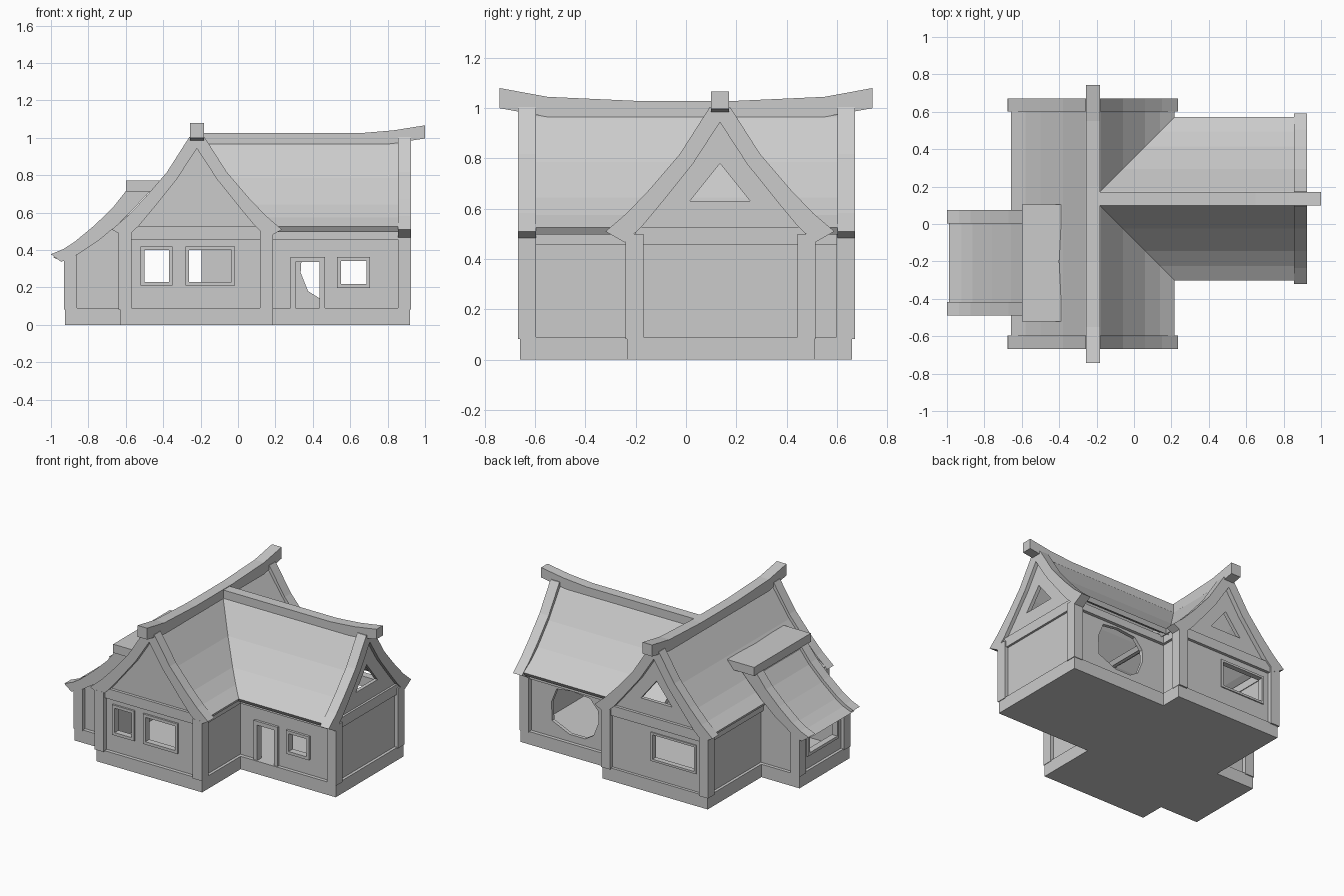
import bpy, bmesh
from mathutils import Vector

# Which 3D axes the 2D outline uses; the outline is extruded along the named axis
PLACE = {'x': lambda u, v, t: (t, u, v),
         'y': lambda u, v, t: (u, t, v),
         'z': lambda u, v, t: (u, v, t)}


def prism(name, axis, a, b, outer, holes=()):
    """Extrude an outline (with optional holes) along an axis from a to b."""
    bm = bmesh.new()
    put = PLACE[axis]
    edges = []
    for loop in [outer, *holes]:
        vs = [bm.verts.new(put(u, v, a)) for u, v in loop]
        edges += [bm.edges.new((vs[i - 1], vs[i])) for i in range(len(vs))]
    if holes:
        bmesh.ops.triangle_fill(bm, edges=edges, use_beauty=True)
    else:
        bm.faces.new(vs)
    ext = bmesh.ops.extrude_face_region(bm, geom=bm.faces[:])['geom']
    bmesh.ops.translate(bm, vec=Vector(put(0, 0, b - a)),
                        verts=[g for g in ext if isinstance(g, bmesh.types.BMVert)])
    bmesh.ops.recalc_face_normals(bm, faces=bm.faces[:])
    me = bpy.data.meshes.new(name)
    bm.to_mesh(me)
    bm.free()
    ob = bpy.data.objects.new(name, me)
    bpy.context.collection.objects.link(ob)
    return ob


def rect(u0, u1, v0, v1):
    return [(u0, v0), (u1, v0), (u1, v1), (u0, v1)]


def box(name, x0, x1, y0, y1, z0, z1):
    return prism(name, 'z', z0, z1, rect(x0, x1, y0, y1))


def frame(name, axis, a, b, hole, w=0.02, door=False):
    """Border around a rectangular opening."""
    u0, u1, v0, v1 = hole
    if door:
        out = [(u0 - w, v0), (u0 - w, v1 + w), (u1 + w, v1 + w), (u1 + w, v0),
               (u1, v0), (u1, v1), (u0, v1), (u0, v0)]
        return prism(name, axis, a, b, out)
    return prism(name, axis, a, b, rect(u0 - w, u1 + w, v0 - w, v1 + w), [rect(*hole)])


def arch(c, outer, inner):
    """Mirrored gable strip: outer and inner half profiles run eave to ridge."""
    def both(half):
        right = [(c - d, z) for d, z in half]
        left = [(c + d, z) for d, z in reversed(half) if d > 0]
        return right + left
    return both(outer) + both(inner)[::-1]


XA, YB = -0.22, 0.135          # ridge lines of the main house and the side wing
ROOF = [(0.437, 0.525), (0.36, 0.575), (0.28, 0.645), (0.16, 0.785), (0.04, 0.962), (0, 1.0)]
UNDER = [(0.42, 0.498), (0.34, 0.548), (0.26, 0.615), (0.14, 0.755), (0.0, 0.955)]
BOARD_OUT = [(0.455, 0.51), (0.37, 0.583), (0.28, 0.677), (0.16, 0.817), (0.04, 1.005), (0, 1.01)]
BOARD_IN = [(0.378, 0.466), (0.31, 0.53), (0.235, 0.62), (0.108, 0.778), (0, 0.944)]
GABLE = [(0.36, 0.5), (0.29, 0.57), (0.16, 0.735), (0, 0.95)]


def gable_wall(c, lo, hi):
    return [(lo, 0.08)] + [(lo, 0.5)] + [(c - d, z) for d, z in GABLE[1:]] + \
           [(c + d, z) for d, z in GABLE[-2:0:-1]] + [(hi, 0.5), (hi, 0.08)]


# stone base with the cross-shaped footprint
prism('base', 'z', 0, 0.09, [(-0.63, -0.66), (0.185, -0.66), (0.185, -0.235), (0.92, -0.235),
      (0.92, 0.51), (0.185, 0.51), (0.185, 0.66), (-0.63, 0.66), (-0.63, 0.068),
      (-0.925, 0.068), (-0.925, -0.485), (-0.63, -0.485)])

# main house and side wing roofs
prism('main_roof', 'y', -0.63, 0.63, arch(XA, ROOF, UNDER))
prism('wing_roof', 'x', -0.19, 0.89, arch(YB, ROOF, UNDER))

# curved gable boards
for a, b, n in ((-0.667, -0.597, 'front'), (0.602, 0.672, 'back')):
    prism(n + '_gable_board', 'y', a, b, arch(XA, BOARD_OUT, BOARD_IN))
prism('wing_gable_board', 'x', 0.855, 0.925, arch(YB, BOARD_OUT, BOARD_IN))

# upswept ridge beams
top = [(-0.742, 1.08), (-0.55, 1.045), (-0.2, 1.029), (0.2, 1.029), (0.55, 1.045), (0.742, 1.08)]
prism('main_ridge', 'x', XA - 0.037, XA + 0.037, top + [(y, z - 0.08) for y, z in top[::-1]])
top = [(-0.2, 1.025), (0.65, 1.025), (0.83, 1.04), (1.0, 1.067)]
prism('wing_ridge', 'y', YB - 0.035, YB + 0.035, top + [(x, z - 0.07) for x, z in top[::-1]])

# front gable wall with two windows
wins = [(-0.5, -0.37, 0.23, 0.4), (-0.262, -0.035, 0.23, 0.4)]
prism('front_wall', 'y', -0.635, -0.61, gable_wall(XA, -0.61, 0.165), [rect(*w) for w in wins])
for w in wins:
    frame('front_window_frame', 'y', -0.648, -0.605, w)

# back gable wall with window and vent
back = (-0.515, -0.195, 0.23, 0.4)
prism('back_wall', 'y', 0.615, 0.64, gable_wall(XA, -0.61, 0.165),
      [rect(*back), [(XA - 0.12, 0.63), (XA + 0.12, 0.63), (XA, 0.78)]])
frame('back_window_frame', 'y', 0.61, 0.648, back, 0.015)

# wing gable wall with vent
prism('wing_end_wall', 'x', 0.875, 0.9, gable_wall(YB, -0.215, 0.485),
      [[(YB - 0.12, 0.63), (YB + 0.12, 0.63), (YB, 0.78)]])

# wing front wall with door and window
door, win = (0.307, 0.437, 0.085, 0.337), (0.55, 0.687, 0.218, 0.342)
prism('wing_front_wall', 'y', -0.21, -0.185,
      [(0.14, 0.08), (door[0], 0.08), (door[0], door[3]), (door[1], door[3]), (door[1], 0.08),
       (0.89, 0.08), (0.89, 0.51), (0.14, 0.51)], [rect(*win)])
frame('door_frame', 'y', -0.227, -0.18, door, 0.027, True)
frame('wing_window_frame', 'y', -0.227, -0.18, win)

# wing back wall with the broken opening
prism('wing_back_wall', 'y', 0.46, 0.485, rect(0.14, 0.89, 0.08, 0.51),
      [[(0.70, 0.33), (0.66, 0.43), (0.54, 0.445), (0.4, 0.43), (0.34, 0.36),
        (0.335, 0.28), (0.375, 0.18), (0.44, 0.14), (0.56, 0.14), (0.695, 0.2)]])

# main side walls
box('left_wall', -0.61, -0.585, -0.62, 0.62, 0.08, 0.51)
box('right_wall_front', 0.14, 0.165, -0.62, -0.185, 0.08, 0.51)
box('right_wall_back', 0.14, 0.165, 0.46, 0.62, 0.08, 0.51)

# corner posts
for x in (-0.605, 0.153):
    for y in (-0.632, 0.635):
        box('main_post', x - 0.035, x + 0.035, y - 0.036, y + 0.036, 0.083, 0.5)
for y in (-0.204, 0.479):
    box('wing_post', 0.855, 0.925, y - 0.036, y + 0.036, 0.083, 0.5)

# gable and eave beams
box('front_beam', -0.57, 0.12, -0.655, -0.6, 0.457, 0.527)
box('back_beam', -0.57, 0.12, 0.605, 0.66, 0.457, 0.527)
box('wing_end_beam', 0.86, 0.915, -0.2, 0.475, 0.457, 0.527)
box('left_beam', -0.632, -0.58, -0.61, 0.61, 0.457, 0.51)
box('right_beam_front', 0.13, 0.182, -0.61, -0.19, 0.457, 0.51)
box('right_beam_back', 0.13, 0.182, 0.46, 0.61, 0.457, 0.51)
box('wing_front_beam', 0.15, 0.87, -0.232, -0.18, 0.457, 0.51)
box('wing_back_beam', 0.15, 0.87, 0.455, 0.507, 0.457, 0.51)

# annex on the left: sloping curved roof, edge boards and cap
up = [(-1.0, 0.378), (-0.935, 0.405), (-0.875, 0.443), (-0.77, 0.53), (-0.67, 0.626), (-0.6, 0.715), (-0.5, 0.73)]
low = [(-0.945, 0.337), (-0.86, 0.375), (-0.74, 0.455), (-0.64, 0.54), (-0.55, 0.63), (-0.47, 0.715)]
for a, b in ((-0.49, -0.418), (0.003, 0.075)):
    prism('annex_edge_board', 'y', a, b, up + low[::-1])
prism('annex_roof', 'y', -0.45, 0.03, [(x + 0.012, z - 0.018) for x, z in up] +
      [(x - 0.012, z + 0.012) for x, z in low[::-1]])
prism('annex_cap', 'z', 0.712, 0.772, [(-0.6, -0.52), (-0.385, -0.52), (-0.4, -0.2),
                                       (-0.385, 0.105), (-0.6, 0.105)])

# annex walls, posts, beam and window
side = [(-0.9, 0.08), (-0.9, 0.37), (-0.85, 0.395), (-0.74, 0.47), (-0.64, 0.555), (-0.59, 0.6), (-0.59, 0.08)]
for y in (-0.46, 0.02):
    prism('annex_side_wall', 'y', y, y + 0.025, side)
for y in (-0.454, 0.039):
    box('annex_post', -0.93, -0.86, y - 0.036, y + 0.036, 0.083, 0.372)
awin = (-0.36, -0.055, 0.2, 0.315)
prism('annex_end_wall', 'x', -0.905, -0.88, rect(-0.45, 0.03, 0.08, 0.37), [rect(*awin)])
frame('annex_window_frame', 'x', -0.918, -0.875, awin)
box('annex_beam', -0.922, -0.875, -0.43, 0.01, 0.338, 0.375)
